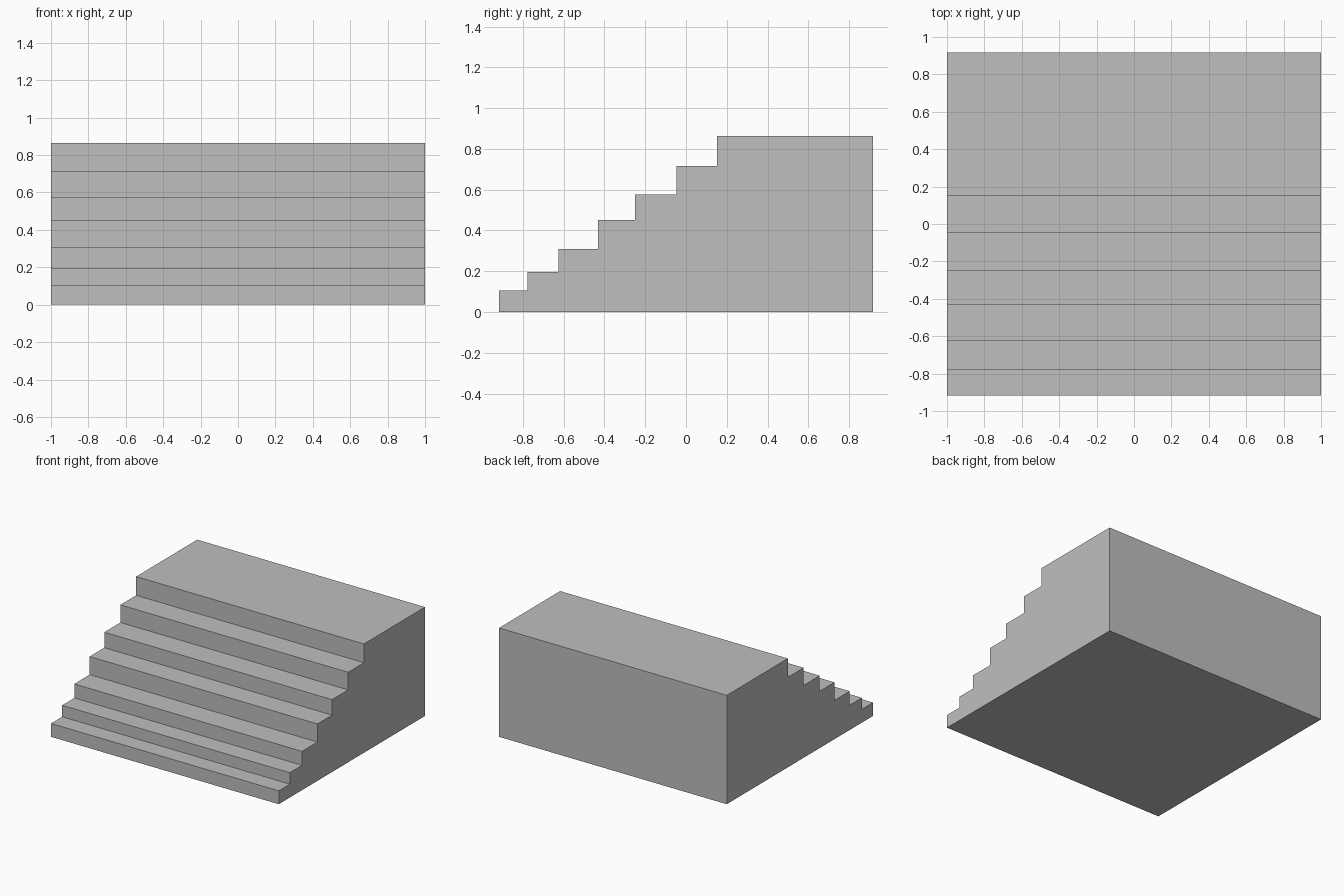
import bpy
import bmesh

cube = bpy.data.objects.get("Cube")
if cube:
    bpy.data.objects.remove(cube, do_unlink=True)

HALF_WIDTH = 1.0
BACK = 0.917

# Each step: front edge (y) and tread height (z); the last is the landing
STEPS = [(-0.917, 0.106), (-0.778, 0.197), (-0.625, 0.308), (-0.432, 0.452),
         (-0.249, 0.575), (-0.047, 0.715), (0.151, 0.864)]

# Plain stone colour
stone = bpy.data.materials.new("stone_grey")
stone.use_nodes = True
colour = (0.52, 0.52, 0.52, 1.0)
stone.diffuse_color = colour
stone.node_tree.nodes["Principled BSDF"].inputs["Base Color"].default_value = colour

# Side profile of the staircase: risers and treads, then down the back
profile = []
height = 0.0
for y, z in STEPS:
    profile += [(y, height), (y, z)]
    height = z
profile += [(BACK, height), (BACK, 0.0)]

# Extrude the profile across the full width into one solid block
bm = bmesh.new()
side = bm.faces.new([bm.verts.new((-HALF_WIDTH, y, z)) for y, z in profile])
extruded = bmesh.ops.extrude_face_region(bm, geom=[side], use_keep_orig=True)
moved = [v for v in extruded["geom"] if isinstance(v, bmesh.types.BMVert)]
bmesh.ops.translate(bm, verts=moved, vec=(2 * HALF_WIDTH, 0, 0))
bmesh.ops.recalc_face_normals(bm, faces=bm.faces[:])

mesh = bpy.data.meshes.new("staircase")
bm.to_mesh(mesh)
bm.free()
mesh.materials.append(stone)
staircase = bpy.data.objects.new("staircase", mesh)
bpy.context.collection.objects.link(staircase)
